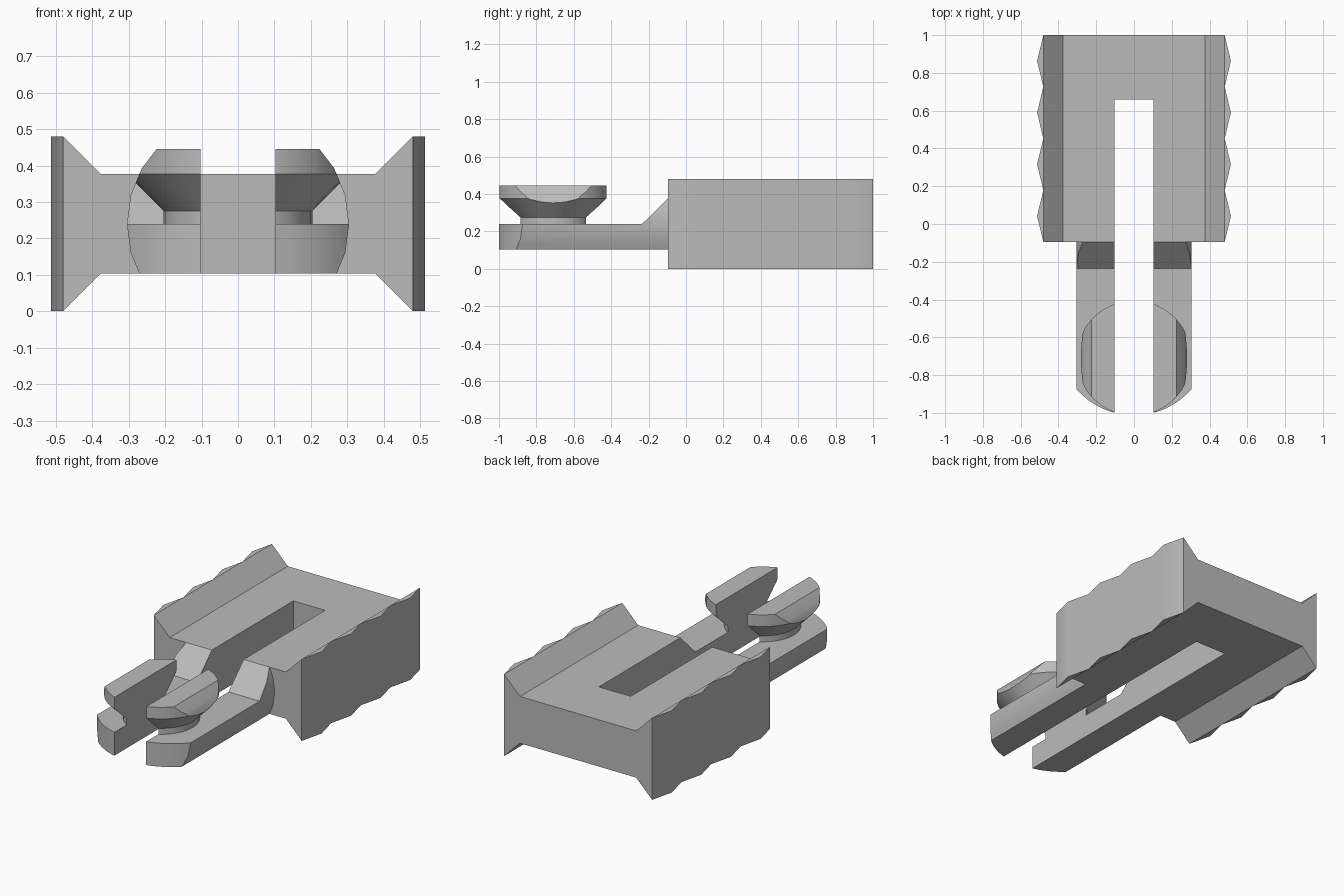
import bpy, bmesh, math
from mathutils import Vector

cube = bpy.data.objects.get("Cube")
if cube:
    bpy.data.objects.remove(cube, do_unlink=True)

grey = bpy.data.materials.new("plain grey")
grey.use_nodes = True
COLOUR = (0.5, 0.5, 0.5, 1)
grey.diffuse_color = COLOUR
grey.node_tree.nodes["Principled BSDF"].inputs["Base Color"].default_value = COLOUR

SLOT = 0.103            # half width of the central slot
LOW, HIGH = 0.103, 0.377  # underside and top of the web
ARM_TOP = 0.24
FRONT, BACK = -0.095, 1.0
HEIGHT = 0.48
ROUND = 0.305           # radius of the rounded nose section
KNOB_Y = -0.71


def finish(bm, name):
    bmesh.ops.recalc_face_normals(bm, faces=bm.faces)
    mesh = bpy.data.meshes.new(name)
    bm.to_mesh(mesh)
    bm.free()
    mesh.materials.append(grey)
    ob = bpy.data.objects.new(name, mesh)
    bpy.context.collection.objects.link(ob)
    return ob


def prism(name, points, axis, lo, hi):
    """Extrude a 2D outline along an axis; the outline uses the other two axes in order."""
    bm = bmesh.new()

    def place(p, d):
        co = list(p)
        co.insert("xyz".index(axis), d)
        return bm.verts.new(co)

    face = bm.faces.new([place(p, lo) for p in points])
    grown = bmesh.ops.extrude_face_region(bm, geom=[face])["geom"]
    shift = Vector([hi - lo if a == axis else 0 for a in "xyz"])
    bmesh.ops.translate(bm, vec=shift, verts=[g for g in grown if isinstance(g, bmesh.types.BMVert)])
    return finish(bm, name)


def lathe(name, profile, y, steps=32):
    """Closed solid of revolution about a vertical axis."""
    bm = bmesh.new()
    rings = []
    for r, z in profile:
        angles = [2 * math.pi * i / steps for i in range(steps)]
        rings.append([bm.verts.new((r * math.cos(a), y + r * math.sin(a), z)) for a in angles])
    for a, b in zip(rings, rings[1:]):
        for i in range(steps):
            j = (i + 1) % steps
            bm.faces.new((a[i], a[j], b[j], b[i]))
    bm.faces.new(rings[0])
    bm.faces.new(rings[-1])
    return finish(bm, name)


def activate(ob):
    bpy.ops.object.select_all(action="DESELECT")
    ob.select_set(True)
    bpy.context.view_layer.objects.active = ob


def intersect(ob, *cutters):
    activate(ob)
    for cutter in cutters:
        mod = ob.modifiers.new("trim", "BOOLEAN")
        mod.operation = "INTERSECT"
        mod.solver = "EXACT"
        mod.object = cutter
        bpy.ops.object.modifier_apply(modifier=mod.name)


def smooth(ob):
    activate(ob)
    bpy.ops.object.shade_smooth_by_angle(angle=math.radians(30))


# Body: flanged section trimmed by a slotted plan with rippled grip sides
wide = 0.6
flange = 0.48
upper = [(-wide, HEIGHT), (-flange, HEIGHT), (-HIGH, HIGH), (HIGH, HIGH), (flange, HEIGHT), (wide, HEIGHT)]
lower = [(x, HEIGHT - z) for x, z in reversed(upper)]
body = prism("grip_body", upper + lower, "y", FRONT - 0.2, BACK + 0.2)

ripples = 8
side = [(0.513 if i % 2 else flange, FRONT + (BACK - FRONT) * i / ripples) for i in range(ripples + 1)]
slot = [(-SLOT, FRONT), (-SLOT, 0.66), (SLOT, 0.66), (SLOT, FRONT)]
plan = side + [(-x, y) for x, y in reversed(side)] + slot
body_plan = prism("body_plan", plan, "z", -0.1, HEIGHT + 0.1)
intersect(body, body_plan)
smooth(body)

# Trimming shapes for the nose: a lengthwise cylinder and a rounded tip plan
turn = [math.radians(15 * i) for i in range(24)]
section = [(ROUND * math.cos(a), ARM_TOP + ROUND * math.sin(a)) for a in turn]
barrel = prism("nose_barrel", section, "y", -1.2, 0.2)

tip_y, tip_r = -0.609, 0.404
arc = [math.asin(SLOT / tip_r) + math.radians(6 * i) for i in range(11)]
tip = [(tip_r * math.sin(a), tip_y - tip_r * math.cos(a)) for a in arc]
tip_plan = prism("tip_plan", tip + [(tip[-1][0], 0.1), (SLOT, 0.1)], "z", -0.1, 0.6)
half = prism("half_space", [(SLOT, -1.2), (0.6, -1.2), (0.6, 0.1), (SLOT, 0.1)], "z", -0.1, 0.6)

# Arm with a sloping gusset where it meets the body
arm_side = [(-1.1, LOW), (FRONT, LOW), (FRONT, HIGH), (-0.235, ARM_TOP), (-1.1, ARM_TOP)]
arm = prism("left_arm", arm_side, "x", 0, 0.5)
intersect(arm, barrel, tip_plan)

# Split stud: narrow neck, flared cone and flat head
stud = lathe("left_stud", [(0.204, ARM_TOP), (0.204, 0.275), (ROUND, HIGH), (ROUND, 0.445)], KNOB_Y)
intersect(stud, barrel, half)

# Mirrored right-hand copies
for ob in (arm, stud):
    smooth(ob)
    bm = bmesh.new()
    bm.from_mesh(ob.data)
    bmesh.ops.scale(bm, vec=(-1, 1, 1), verts=bm.verts)
    bmesh.ops.reverse_faces(bm, faces=bm.faces)
    finish(bm, ob.name.replace("left", "right"))

for helper in (body_plan, barrel, tip_plan, half):
    bpy.data.objects.remove(helper, do_unlink=True)
